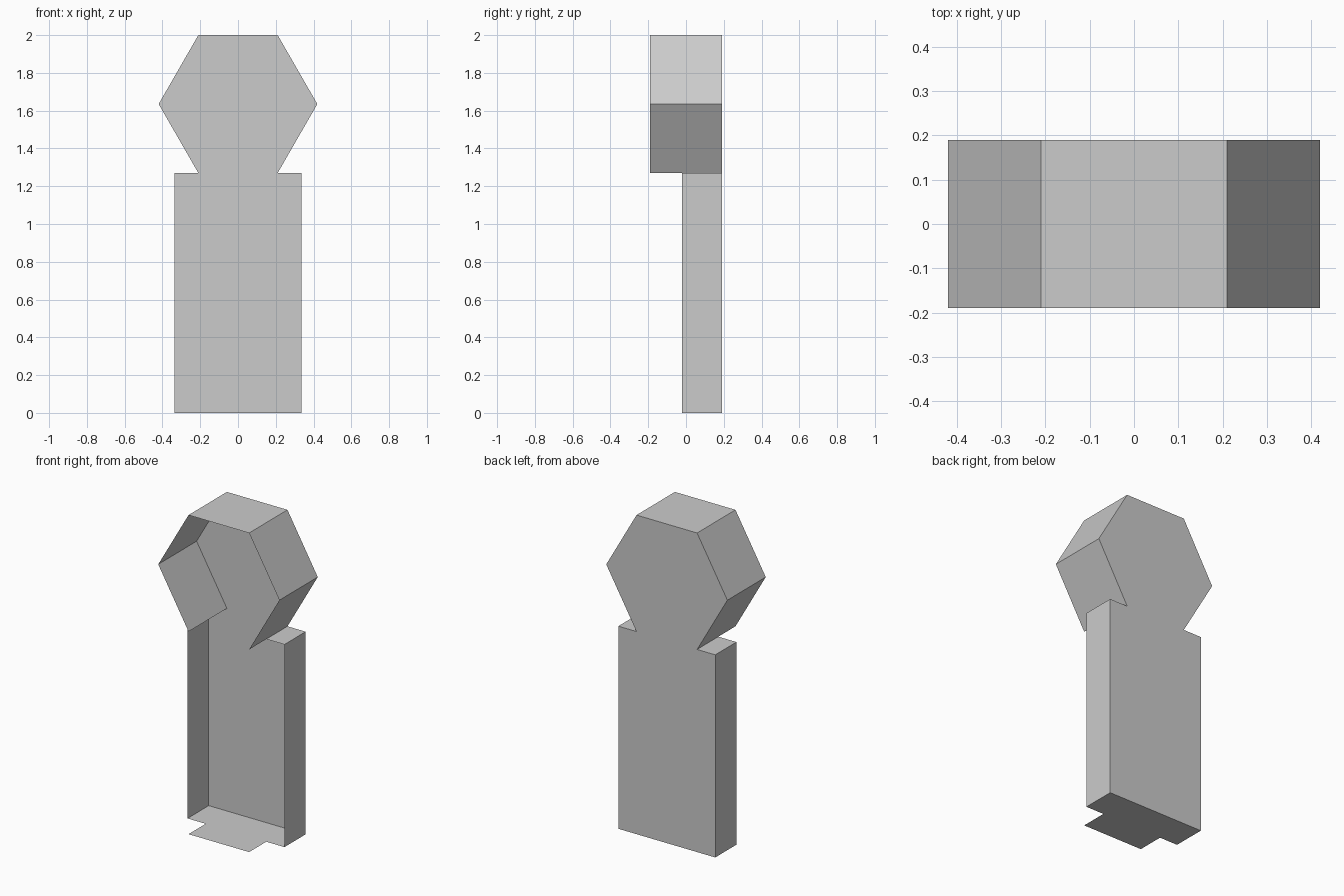
import bpy

if "Cube" in bpy.data.objects:
    bpy.data.objects.remove(bpy.data.objects["Cube"])

BACK, HEAD_FRONT, BODY_FRONT = 0.19, -0.19, -0.02
BODY_W, NECK, HEAD_W = 0.336, 0.21, 0.42
SHOULDER, MID, TOP = 1.27, 1.635, 2.0


def add_mesh(name, verts, faces):
    mesh = bpy.data.meshes.new(name)
    mesh.from_pydata(verts, [], faces)
    mesh.update()
    obj = bpy.data.objects.new(name, mesh)
    bpy.context.collection.objects.link(obj)
    return obj


def mirrored(half):
    """Right half outline, bottom to top, closed with its left mirror."""
    return half + [(-a, b) for a, b in reversed(half)]


def rim(name, paths, front):
    """Open side walls along x,z paths, from the front depth to the back plate."""
    verts, faces = [], []
    for path in paths:
        start = len(verts)
        for x, z in path:
            verts += [(x, front, z), (x, BACK, z)]
        for i in range(start, len(verts) - 2, 2):
            faces.append((i, i + 1, i + 3, i + 2))
    return add_mesh(name, verts, faces)


body_half = [(BODY_W, 0), (BODY_W, SHOULDER), (NECK, SHOULDER)]
head_half = [(NECK, SHOULDER), (HEAD_W, MID), (NECK, TOP)]

# Flat back covering head and body in one piece
outline = mirrored(body_half + head_half[1:])
add_mesh("back_plate", [(x, BACK, z) for x, z in outline],
         [tuple(reversed(range(len(outline))))])

# Hexagonal head walls, open at the front and at the neck
rim("head_rim", [mirrored(head_half)], HEAD_FRONT)

# Body side walls with the shoulder ledges
left_half = [(-x, z) for x, z in reversed(body_half)]
rim("body_sides", [body_half, left_half], BODY_FRONT)

# T-shaped floor plate with a front tab
floor = mirrored([(NECK, HEAD_FRONT), (NECK, BODY_FRONT),
                  (BODY_W, BODY_FRONT), (BODY_W, BACK)])
add_mesh("base_plate", [(x, y, 0) for x, y in floor],
         [tuple(reversed(range(len(floor))))])
